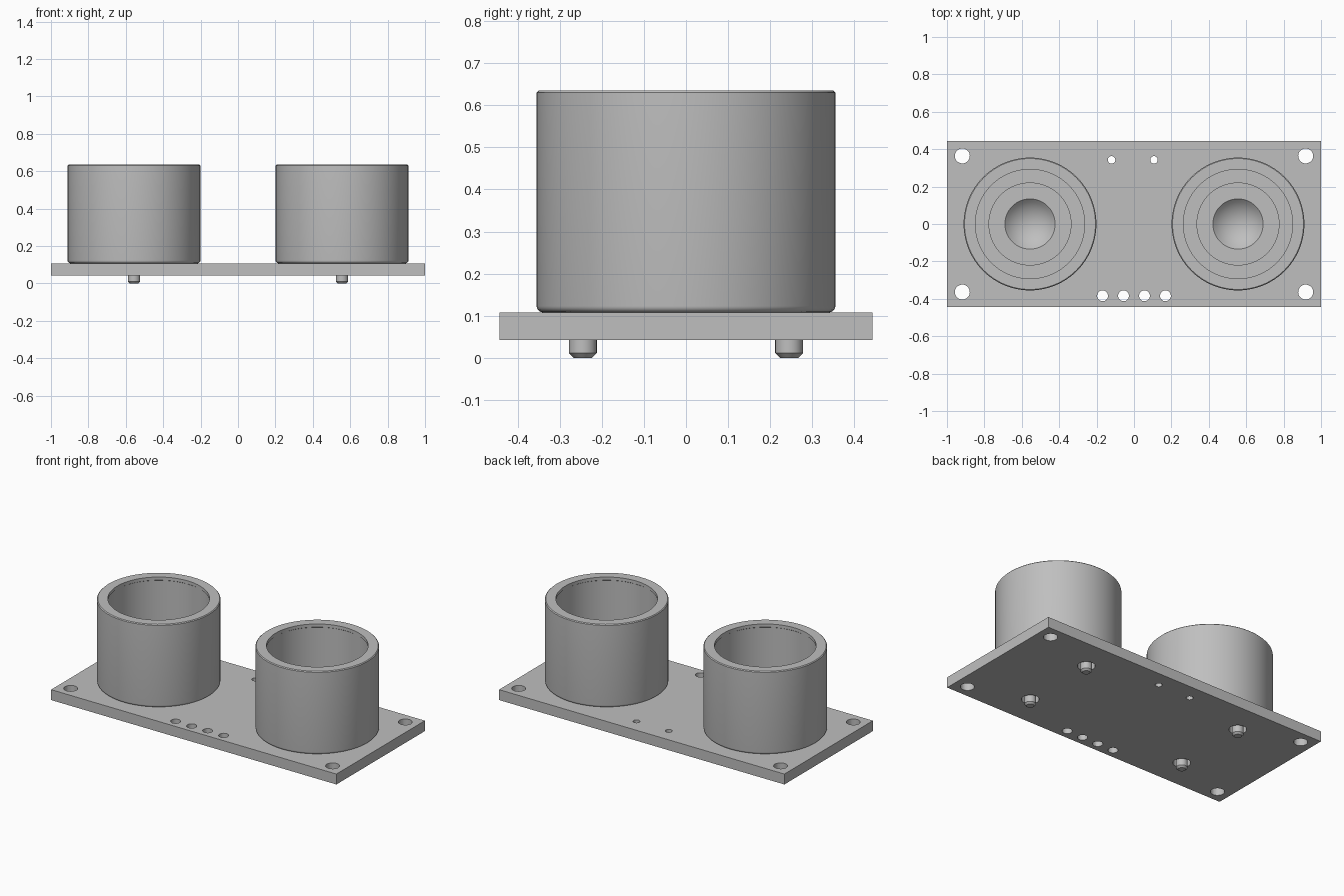
import bpy
import bmesh
import math
from mathutils import Matrix, Vector

cube = bpy.data.objects.get("Cube")
if cube:
    bpy.data.objects.remove(cube, do_unlink=True)

grey = bpy.data.materials.new("plain grey")
grey.use_nodes = True
COLOUR = (0.52, 0.52, 0.52, 1)
grey.diffuse_color = COLOUR
grey.node_tree.nodes["Principled BSDF"].inputs["Base Color"].default_value = COLOUR

BOARD_BOTTOM, BOARD_TOP = 0.042, 0.108
CUP_X, PIN_Y = 0.556, 0.245


def add_object(name, bm, location=(0, 0, 0)):
    mesh = bpy.data.meshes.new(name)
    bm.to_mesh(mesh)
    bm.free()
    mesh.materials.append(grey)
    obj = bpy.data.objects.new(name, mesh)
    obj.location = location
    bpy.context.collection.objects.link(obj)
    return obj


def smooth(obj, angle=30):
    bpy.ops.object.select_all(action='DESELECT')
    obj.select_set(True)
    bpy.context.view_layer.objects.active = obj
    bpy.ops.object.shade_smooth_by_angle(angle=math.radians(angle))


def lathe(name, profile, location, steps):
    """Turn a profile of (radius, height) points around the z axis."""
    bm = bmesh.new()
    verts = [bm.verts.new((r, 0, z)) for r, z in profile]
    edges = [bm.edges.new(pair) for pair in zip(verts, verts[1:])]
    bmesh.ops.spin(bm, geom=verts + edges, cent=(0, 0, 0), axis=(0, 0, 1),
                   angle=2 * math.pi, steps=steps)
    bmesh.ops.remove_doubles(bm, verts=bm.verts, dist=1e-5)
    bmesh.ops.recalc_face_normals(bm, faces=bm.faces)
    obj = add_object(name, bm, location)
    smooth(obj)
    return obj


# Circuit board
bm = bmesh.new()
bmesh.ops.create_cube(bm, size=1)
bmesh.ops.scale(bm, vec=Vector((2, 0.886, BOARD_TOP - BOARD_BOTTOM)), verts=bm.verts)
bmesh.ops.translate(bm, vec=Vector((0, 0, (BOARD_TOP + BOARD_BOTTOM) / 2)), verts=bm.verts)
board = add_object("circuit_board", bm)

# Holes as (x, y, radius): corners, header row, small pair, pin clearance
holes = [(sx * 0.918, sy * 0.364, 0.04) for sx in (-1, 1) for sy in (-1, 1)]
holes += [(-0.168 + 0.112 * i, -0.384, 0.029) for i in range(4)]
holes += [(-0.12, 0.343, 0.02), (0.107, 0.343, 0.02)]
holes += [(sx * CUP_X, sy * PIN_Y, 0.05) for sx in (-1, 1) for sy in (-1, 1)]
bm = bmesh.new()
for x, y, r in holes:
    bmesh.ops.create_cone(bm, cap_ends=True, segments=32, radius1=r, radius2=r,
                          depth=0.4, matrix=Matrix.Translation((x, y, 0.075)))
cutter = add_object("hole_cutter", bm)
cutter.hide_render = True

cut = board.modifiers.new("holes", 'BOOLEAN')
cut.operation = 'DIFFERENCE'
cut.solver = 'EXACT'
cut.object = cutter
smooth(board)
bpy.ops.object.modifier_apply(modifier=cut.name)
bpy.data.objects.remove(cutter, do_unlink=True)

# Transducer cup: rounded foot, thick wall, stepped floor and a central dish
foot = 0.015
profile = [(0, BOARD_TOP)]
for i in range(6):
    a = math.radians(18 * i)
    profile.append((0.355 - foot + foot * math.sin(a), BOARD_TOP + foot - foot * math.cos(a)))
profile += [(0.355, 0.630), (0.350, 0.635), (0.292, 0.635), (0.292, 0.615),
            (0.296, 0.612), (0.296, 0.18), (0.222, 0.18), (0.222, 0.26)]
# Dish as part of a sphere
dish_r, dish_depth = 0.134, 0.06
sphere = (dish_r ** 2 + dish_depth ** 2) / (2 * dish_depth)
for i in range(9):
    r = dish_r * (1 - i / 8)
    profile.append((r, 0.26 - dish_depth + sphere - math.sqrt(sphere ** 2 - r * r)))

# Pin with a chamfered tip
pin = [(0, 0), (0.022, 0), (0.033, 0.011), (0.033, 0.115), (0, 0.115)]

for side, sx in (("right", -1), ("left", 1)):
    lathe(f"{side}_transducer_cup", profile, (sx * CUP_X, 0, 0), 96)
    for end, sy in (("front", -1), ("back", 1)):
        lathe(f"{side}_{end}_pin", pin, (sx * CUP_X, sy * PIN_Y, 0), 32)
